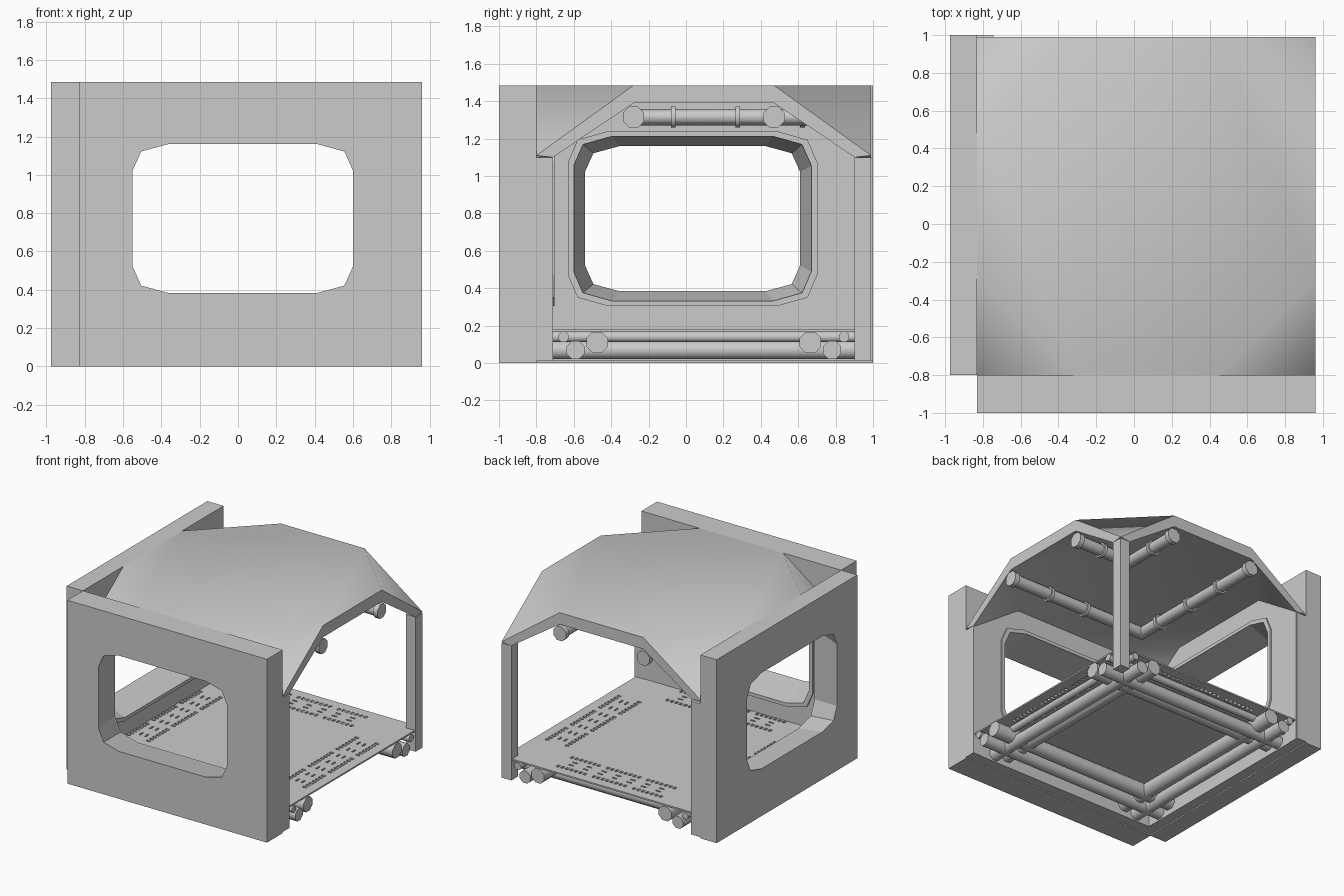
import bpy, bmesh, math

if "Cube" in bpy.data.objects:
    bpy.data.objects.remove(bpy.data.objects["Cube"])

X0, X1, Y0, Y1 = -0.83, 0.96, -0.80, 0.99      # room footprint
CX, CY = (X0 + X1) / 2, (Y0 + Y1) / 2
TOP, SPRING, DROP, ARM = 1.485, 1.11, 0.095, 0.52
POST = 0.088


def make(name, verts, faces, smooth=None):
    me = bpy.data.meshes.new(name)
    me.from_pydata(verts, [], faces)
    bm = bmesh.new()
    bm.from_mesh(me)
    bmesh.ops.remove_doubles(bm, verts=bm.verts, dist=1e-6)
    bmesh.ops.recalc_face_normals(bm, faces=bm.faces)
    bm.to_mesh(me)
    bm.free()
    ob = bpy.data.objects.new(name, me)
    bpy.context.collection.objects.link(ob)
    if smooth:
        activate(ob)
        bpy.ops.object.shade_smooth_by_angle(angle=math.radians(smooth))
    return ob


def activate(ob):
    bpy.ops.object.select_all(action='DESELECT')
    ob.select_set(True)
    bpy.context.view_layer.objects.active = ob


def loft(name, rings, smooth=None, closed=False):
    """Skin a list of equal rings; closed joins last ring to first."""
    n, m = len(rings[0]), len(rings)
    verts = [v for r in rings for v in r]
    faces = [(k * n + i, k * n + (i + 1) % n,
              (k + 1) % m * n + (i + 1) % n, (k + 1) % m * n + i)
             for k in range(m if closed else m - 1) for i in range(n)]
    if not closed:
        faces += [tuple(range(n)), tuple(range((m - 1) * n, m * n))]
    return make(name, verts, faces, smooth)


def boxes(name, specs):
    """One mesh of several boxes, each (x0, x1, y0, y1, z0, z1)."""
    verts, faces = [], []
    for b in specs:
        o = len(verts)
        verts += [(b[i], b[2 + j], b[4 + k]) for i in (0, 1) for j in (0, 1) for k in (0, 1)]
        faces += [tuple(o + q for q in f) for f in
                  ((0, 1, 3, 2), (4, 6, 7, 5), (0, 4, 5, 1), (2, 3, 7, 6), (0, 2, 6, 4), (1, 5, 7, 3))]
    return make(name, verts, faces)


def cut(ob, cutter):
    mod = ob.modifiers.new("cut", 'BOOLEAN')
    mod.operation, mod.solver, mod.object = 'DIFFERENCE', 'EXACT', cutter
    activate(ob)
    bpy.ops.object.modifier_apply(modifier=mod.name)


def octagon(r):
    return [(r * math.cos(math.pi * (i + .5) / 4), r * math.sin(math.pi * (i + .5) / 4)) for i in range(8)]


# Window outline: 12-sided, grown by g
def window(c, g):
    quarter = [(0.575, 0.25), (0.53, 0.35), (0.39, 0.388)]
    pts = []
    for sx, sz, q in ((1, 1, quarter), (-1, 1, quarter[::-1]), (-1, -1, quarter), (1, -1, quarter[::-1])):
        pts += [(c + sx * u * (1 + g / .575), 0.772 + sz * w * (1 + g / .45)) for u, w in q]
    return pts


# Walls: outer slab, arched inner panel, flared window and raised rim
def wall(name, place, a, b, thick, centre):
    def ring(pts, d):
        return [place(u, d, z) for u, z in pts]
    inner = thick + 0.085
    rect = [(a, 0), (b, 0), (b, TOP), (a, TOP)]
    arch = [(a, 0.01), (b, 0.01), (b, 1.09), (b - ARM, 1.45), (a + ARM, 1.45), (a, 1.09)]
    slab = loft(name + "_wall", [ring(rect, 0), ring(rect, thick)])
    panel = loft(name + "_inner_panel", [ring(arch, thick), ring(arch, inner)])
    slope = 0.06 / inner
    cutter = loft(name + "_window_cutter",
                  [ring(window(centre, -0.02 * slope), -0.02), ring(window(centre, 0.06 + 0.02 * slope), inner + 0.02)])
    cut(slab, cutter)
    cut(panel, cutter)
    bpy.data.objects.remove(cutter)
    loft(name + "_window_rim", [ring(window(centre, g), d) for g, d in
         ((0.06, inner - 0.01), (0.06, inner + 0.012), (0.092, inner + 0.012), (0.092, inner - 0.01))], closed=True)


wall("front", lambda u, d, z: (u, -1 + d, z), X0, X1, 0.20, 0.025)
wall("left", lambda u, d, z: (-0.975 + d, u, z), Y0, 1.0, 0.145, 0.035)

# Vaulted roof: flat octagon with four folded-down corners
corners = [(X0, Y0), (X1, Y0), (X1, Y1), (X0, Y1)]
verts, faces, sides = [], [], []
for k, (x, y) in enumerate(corners):
    sx, sy = (1 if x < 0 else -1), (1 if y < 0 else -1)

    def pair(d, z):
        p = [(x, y + sy * d, z), (x + sx * d, y, z)]
        return p if k % 2 == 0 else p[::-1]
    verts += [(x, y, SPRING)] + pair(ARM, TOP) + pair(ARM, TOP - DROP) + pair(POST, SPRING - 0.01)
    o, n = 7 * k, 7 * ((k + 1) % 4)
    faces += [(o, o + 1, o + 2), (o + 3, o + 4, o + 6, o + 5), (o, o + 5, o + 6),
              (o, o + 2, n + 1, n, n + 5, n + 3, o + 4, o + 6)]
    sides += [o + 1, o + 2]
faces += [tuple(sides), tuple(i + 2 for i in sides)]
make("roof", verts, faces, 50)

# Corner posts
for name, x, y in (("back_right", X1 - POST, Y1 - POST), ("front_right", X1 - POST, Y0), ("back_left", X0, Y1 - POST)):
    boxes(name + "_post", [(x, x + POST, y, y + POST, 0.01, SPRING - 0.01)])

# Floor plate with slotted grilles along all four sides
floor = boxes("floor_plate", [(X0, X1 - 0.01, Y0, Y1 - 0.01, 0.168, 0.18)])
slots = []
for side in (-1, 1):
    for along_x in (True, False):
        marks = [(off, i * 0.04 + 0.02, 0.011, 0.016) for off in (0.61, 0.79)
                 for i in range(-12, 12) if i not in (-5, 4)]
        marks += [(off, i * 0.13, 0.022, 0.007) for off in (0.675, 0.725) for i in range(-3, 4)]
        for off, t, hl, hw in marks:
            u, v, hu, hv = (t, side * off, hl, hw) if along_x else (side * off, t, hw, hl)
            slots.append((CX + u - hu, CX + u + hu, CY + v - hv, CY + v + hv, 0.15, 0.2))
cutter = boxes("slot_cutter", slots)
cut(floor, cutter)
bpy.data.objects.remove(cutter)

# Underfloor pipes crossing both ways
for off, z, r in ((0.57, 0.11, 0.062), (0.685, 0.07, 0.052), (0.75, 0.14, 0.03)):
    for s in (-1, 1):
        loft("floor_pipe_x", [[(x, CY + s * off + a, z + h) for a, h in octagon(r)] for x in (X0 + 0.05, X1)], 50)
        loft("floor_pipe_y", [[(CX + s * off + a, y, z + h) for a, h in octagon(r)] for y in (Y0 + 0.05, Y1)], 50)

# Mitred ceiling pipes with end collars and clamps
Z = 1.315
for name, p, q, clamps in (("long", CX - 0.375, CY - 0.375, (0.2, 0.545, 0.89)),
                           ("short", CX + 0.375, CY + 0.375, (0.26,))):
    o = octagon(0.048)
    loft(name + "_ceiling_pipe", [[(X1 - 0.01, q + a, Z + h) for a, h in o],
                                  [(p + a, q + a, Z + h) for a, h in o],
                                  [(p + a, Y1 - 0.01, Z + h) for a, h in o]], 50)
    bands = [(c, 0.025) for c in clamps] + [(X1 - p - 0.04, 0.04)]
    for start, w in bands:
        big = octagon(0.061)
        loft(name + "_pipe_band_x", [[(p + start + d, q + a, Z + h) for a, h in big] for d in (0, w)], 50)
        loft(name + "_pipe_band_y", [[(p + a, q + start + d, Z + h) for a, h in big] for d in (0, w)], 50)
